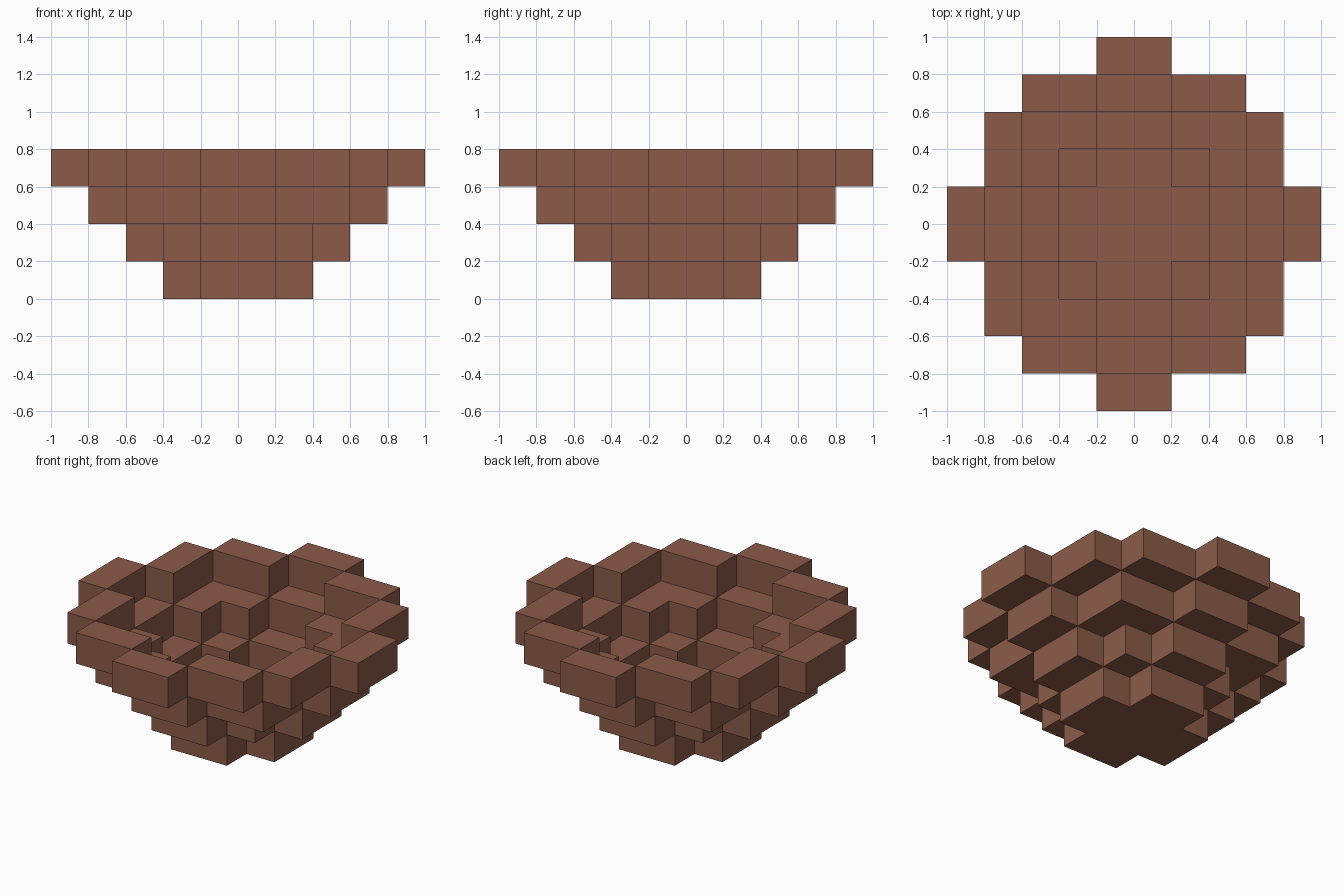
import bpy
import bmesh

if "Cube" in bpy.data.objects:
    bpy.data.objects.remove(bpy.data.objects["Cube"], do_unlink=True)

CELL = 0.2  # edge length of one block

brown = bpy.data.materials.new("warm_brown")
brown.use_nodes = True
COLOUR = (0.258, 0.105, 0.067, 1.0)
brown.diffuse_color = COLOUR
shader = next(n for n in brown.node_tree.nodes if n.type == 'BSDF_PRINCIPLED')
shader.inputs["Base Color"].default_value = COLOUR
shader.inputs["Roughness"].default_value = 0.8


def rect(x0, x1, y0, y1):
    return [(x0, y0), (x1, y0), (x1, y1), (x0, y1)]


def quarter_turn(points, turns):
    for _ in range(turns):
        points = [(-y, x) for x, y in points]
    return points


def add_tier(name, level, footprints, turns=4):
    """Extrude footprints (in cells) one cell high, repeated around the z axis."""
    bm = bmesh.new()
    for footprint in footprints:
        for turn in range(turns):
            pts = quarter_turn(footprint, turn)
            base = bm.faces.new([bm.verts.new((x * CELL, y * CELL, level * CELL))
                                 for x, y in pts])
            top = bmesh.ops.extrude_face_region(bm, geom=[base], use_keep_orig=True)
            verts = [g for g in top["geom"] if isinstance(g, bmesh.types.BMVert)]
            bmesh.ops.translate(bm, verts=verts, vec=(0, 0, CELL))
    bmesh.ops.recalc_face_normals(bm, faces=bm.faces)
    mesh = bpy.data.meshes.new(name)
    bm.to_mesh(mesh)
    bm.free()
    mesh.materials.append(brown)
    obj = bpy.data.objects.new(name, mesh)
    bpy.context.collection.objects.link(obj)
    return obj


# Solid floor: a square with its corners notched out
floor_corner = [(2, -1), (2, 1), (1, 1)]
floor = [p for t in range(4) for p in quarter_turn(floor_corner, t)]
add_tier("bowl_floor", 0, [floor], turns=1)

# Lower wall: side bars and single corner blocks
add_tier("lower_wall", 1, [rect(-1, 1, 2, 3), rect(1, 2, 1, 2)])

# Middle wall: side bars and L-shaped corners
corner_l = [(2, 1), (3, 1), (3, 3), (1, 3), (1, 2), (2, 2)]
add_tier("middle_wall", 2, [rect(-1, 1, 3, 4), corner_l])

# Rim: twelve bars stepping round the top
add_tier("rim", 3, [rect(-1, 1, 4, 5), rect(1, 3, 3, 4), rect(3, 4, 1, 3)])
